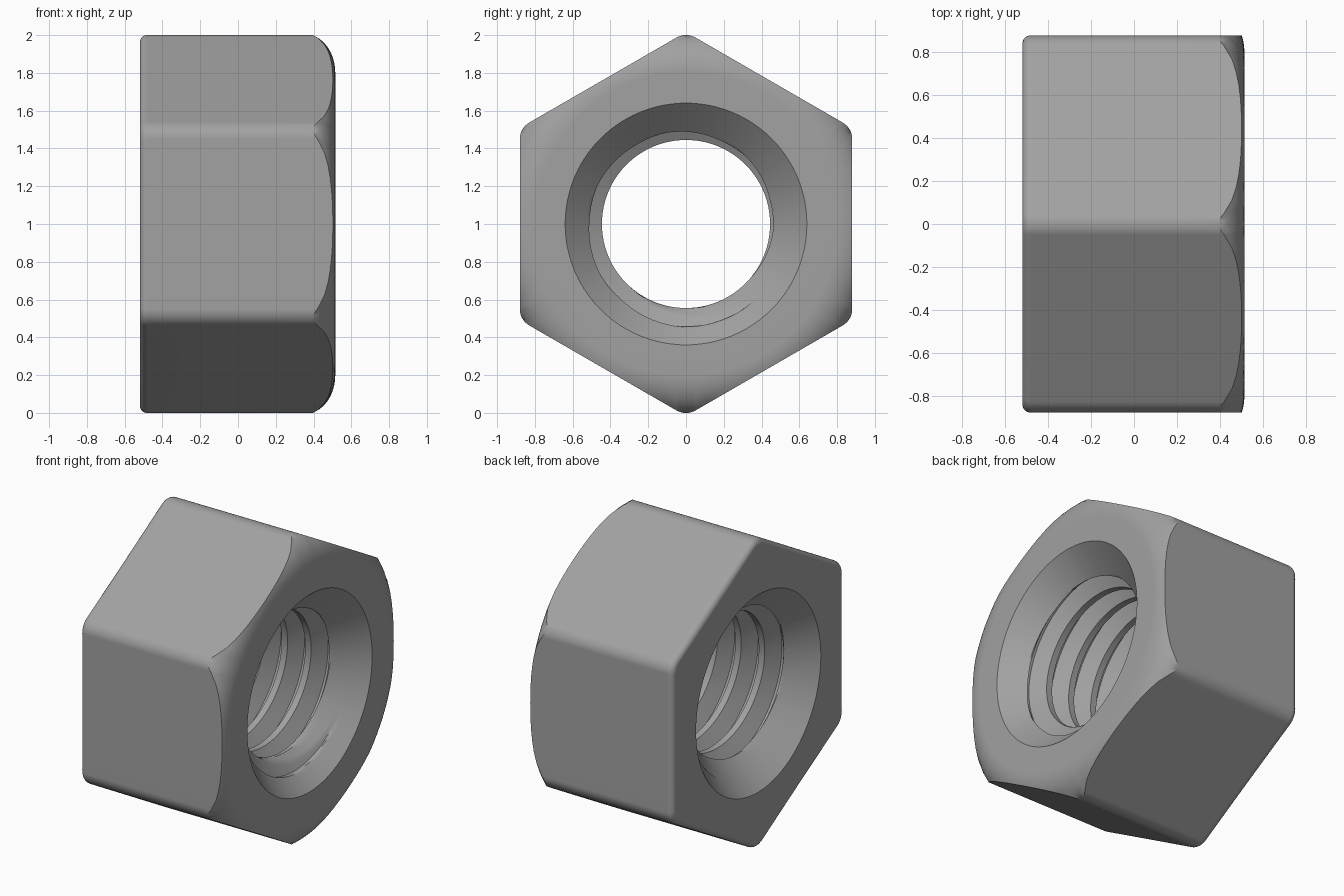
import bpy, bmesh, math
from math import cos, sin, pi, sqrt, radians

if "Cube" in bpy.data.objects:
    bpy.data.objects.remove(bpy.data.objects["Cube"])

X0, X1 = -0.52, 0.515            # end faces along the bore axis
FLAT, FILLET, EDGE = 0.88, 0.10, 0.04   # hex apothem, corner fillet, rear edge round
MOUTH, MINOR, PITCH = 0.64, 0.445, 0.169
DEPTH, PHASE = 0.098, 0.36


def hex_outline():
    """Rounded hexagon as (angle, radius), one turn starting at -pi."""
    pts = []
    centre = (FLAT - FILLET) / cos(pi / 6)
    for k in range(6):
        a0 = -pi + pi / 6 + k * pi / 3
        for i in range(9):                        # corner fillet
            t = radians(-30 + 7.5 * i)
            u, v = centre + FILLET * cos(t), FILLET * sin(t)
            pts.append((a0 + math.atan2(v, u), math.hypot(u, v)))
        last = pts[-1][0] - a0
        for i in range(1, 14):                    # flat side
            a = last + (pi / 3 - 2 * last) * i / 14
            pts.append((a0 + a, FLAT / cos(a - pi / 6)))
    return pts + [(pts[0][0] + 2 * pi, pts[0][1])]


def cap_x(r):
    """Rounded crown at the +x end."""
    u = max(0, (r - 0.80) / 0.21)
    return X1 - 0.17 * (1 - sqrt(1 - u * u))


def thread_r(t):
    """Thread radius: flat crest, straight flanks, narrow rounded root."""
    d = abs(t - round(t))                         # 0 at crest, 0.5 at root
    s = min(1, max(0, (d - 0.125) / 0.32))
    return MINOR + DEPTH * s


# positions of samples across one pitch, with exact crest edges
STEPS = [-0.125, 0, 0.125, 0.18, 0.23, 0.285, 0.34, 0.39, 0.445,
         0.5, 0.555, 0.61, 0.66, 0.715, 0.77, 0.82]


def section(a, R):
    """Closed (x, radius) section of the nut at one angle."""
    pts = [(X1, 0.72)]
    for i in range(11):                           # crown
        r = 0.80 + (R - 0.80) * i / 10
        pts.append((cap_x(r), r))
    pts.append((0.2, R))
    for i in range(7):                            # rear edge round
        t = i / 6 * pi / 2
        pts.append((X0 + EDGE * (1 - sin(t)), R - EDGE * (1 - cos(t))))
    pts.append((X0, 0.76))
    for k in range(-7, 4):                        # countersunk threaded bore
        for s in STEPS:
            x = PHASE + PITCH * (a / (2 * pi) + k + s)
            x = min(X1, max(X0, x))
            r = thread_r((x - PHASE) / PITCH - a / (2 * pi))
            cone = MOUTH - min(X1 - x, x - X0)
            pts.append((x, max(r, cone)))
    return pts


bm = bmesh.new()
columns = []
for a, R in hex_outline():
    columns.append([bm.verts.new((x, r * cos(a), 1 + r * sin(a)))
                    for x, r in section(a, R)])
n = len(columns[0])
for c0, c1 in zip(columns, columns[1:]):
    for j in range(n):
        k = (j + 1) % n
        bm.faces.new((c0[j], c0[k], c1[k], c1[j]))
bmesh.ops.remove_doubles(bm, verts=bm.verts, dist=1e-5)
bmesh.ops.recalc_face_normals(bm, faces=bm.faces)

mesh = bpy.data.meshes.new("hex_nut")
bm.to_mesh(mesh)
bm.free()
nut = bpy.data.objects.new("hex_nut", mesh)
bpy.context.collection.objects.link(nut)

steel = bpy.data.materials.new("grey_steel")
steel.diffuse_color = (0.36, 0.36, 0.36, 1)
steel.use_nodes = True
steel.node_tree.nodes["Principled BSDF"].inputs["Base Color"].default_value = steel.diffuse_color
mesh.materials.append(steel)

bpy.context.view_layer.objects.active = nut
nut.select_set(True)
bpy.ops.object.shade_smooth_by_angle(angle=radians(30))
wn = nut.modifiers.new("weighted_normals", 'WEIGHTED_NORMAL')
wn.keep_sharp = True
